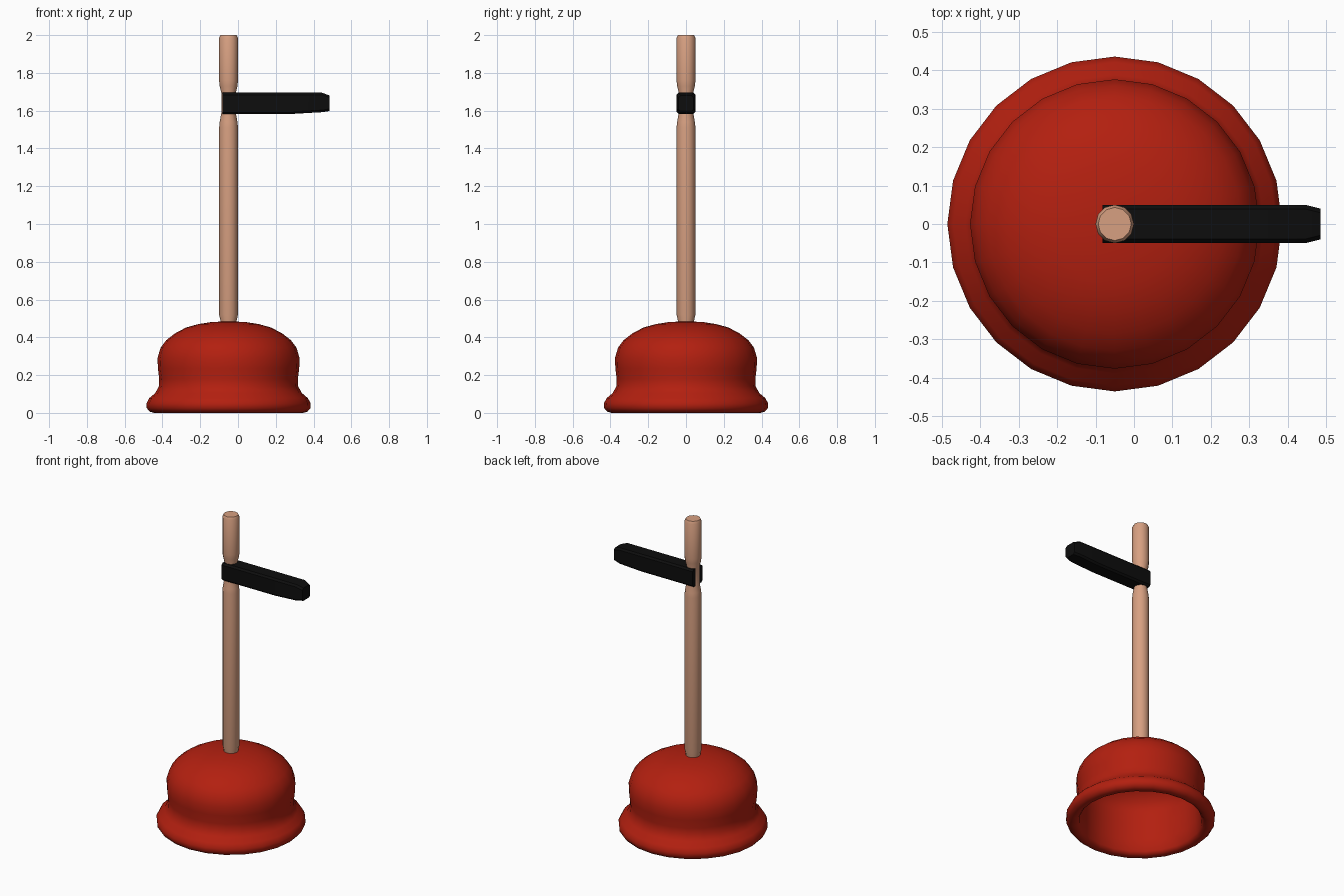
import bpy, bmesh, math

if "Cube" in bpy.data.objects:
    bpy.data.objects.remove(bpy.data.objects["Cube"])

AXIS_X = -0.05


def finish(name, bm, color, angle=40):
    bmesh.ops.recalc_face_normals(bm, faces=bm.faces)
    mesh = bpy.data.meshes.new(name)
    bm.to_mesh(mesh)
    bm.free()
    obj = bpy.data.objects.new(name, mesh)
    bpy.context.collection.objects.link(obj)
    mat = bpy.data.materials.new(name + "_colour")
    mat.diffuse_color = (*color, 1)
    mat.use_nodes = True
    mat.node_tree.nodes["Principled BSDF"].inputs["Base Color"].default_value = mat.diffuse_color
    mesh.materials.append(mat)
    bpy.ops.object.select_all(action='DESELECT')
    obj.select_set(True)
    bpy.context.view_layer.objects.active = obj
    bpy.ops.object.shade_smooth_by_angle(angle=math.radians(angle))
    return obj


def bridge(bm, rings):
    for a, b in zip(rings, rings[1:]):
        n = len(a)
        for i in range(n):
            j = (i + 1) % n
            bm.faces.new((a[i], a[j], b[j], b[i]))


def lathe(name, profile, sides, color, angle=40):
    """Revolve (radius, z) points about the plunger axis; radius 0 ends close."""
    bm = bmesh.new()
    rings = []
    for r, z in profile:
        rings.append([bm.verts.new((AXIS_X + r * math.cos(math.tau * i / sides),
                                    r * math.sin(math.tau * i / sides), z))
                      for i in range(sides)])
    bridge(bm, rings)
    bmesh.ops.remove_doubles(bm, verts=bm.verts, dist=1e-5)
    return finish(name, bm, color, angle)


# Rubber cup: outer skin, rolled lip, then hollow inside
cup = [(0, 0.485), (0.09, 0.481), (0.16, 0.47), (0.225, 0.452), (0.285, 0.42),
       (0.33, 0.385), (0.36, 0.345), (0.376, 0.29), (0.374, 0.235),
       (0.367, 0.18), (0.369, 0.14), (0.388, 0.105), (0.42, 0.078),
       (0.435, 0.05), (0.433, 0.025), (0.418, 0.007), (0.395, 0.0),
       (0.372, 0.004), (0.358, 0.02), (0.35, 0.10), (0.347, 0.20),
       (0.35, 0.28), (0.335, 0.335), (0.27, 0.395), (0.16, 0.44), (0, 0.455)]
lathe("rubber_cup", cup, 24, (0.45, 0.014, 0.005), 60)

# Wooden stick with a narrowed waist where the side grip is fixed
stick = [(0, 0.465), (0.042, 0.465), (0.043, 0.49), (0.05, 0.52), (0.05, 1.51),
         (0.047, 1.54), (0.038, 1.59), (0.037, 1.69), (0.047, 1.73),
         (0.05, 1.76), (0.05, 1.985), (0.043, 2.0), (0, 2.0)]
lathe("wooden_stick", stick, 12, (0.68, 0.35, 0.22))

# Side grip: chamfered rectangular sections swept along x (x, half width, bottom, top)
bm = bmesh.new()
rings = []
for x, w, lo, hi in [(-0.082, 0.05, 1.583, 1.695), (0.29, 0.05, 1.583, 1.695),
                     (0.445, 0.05, 1.592, 1.695), (0.485, 0.04, 1.598, 1.68)]:
    c = 0.011
    pts = [(-w + c, lo), (w - c, lo), (w, lo + c), (w, hi - c),
           (w - c, hi), (-w + c, hi), (-w, hi - c), (-w, lo + c)]
    rings.append([bm.verts.new((x, y, z)) for y, z in pts])
bridge(bm, rings)
bm.faces.new(rings[0])
bm.faces.new(rings[-1])
finish("side_grip", bm, (0.004, 0.004, 0.004), 30)
